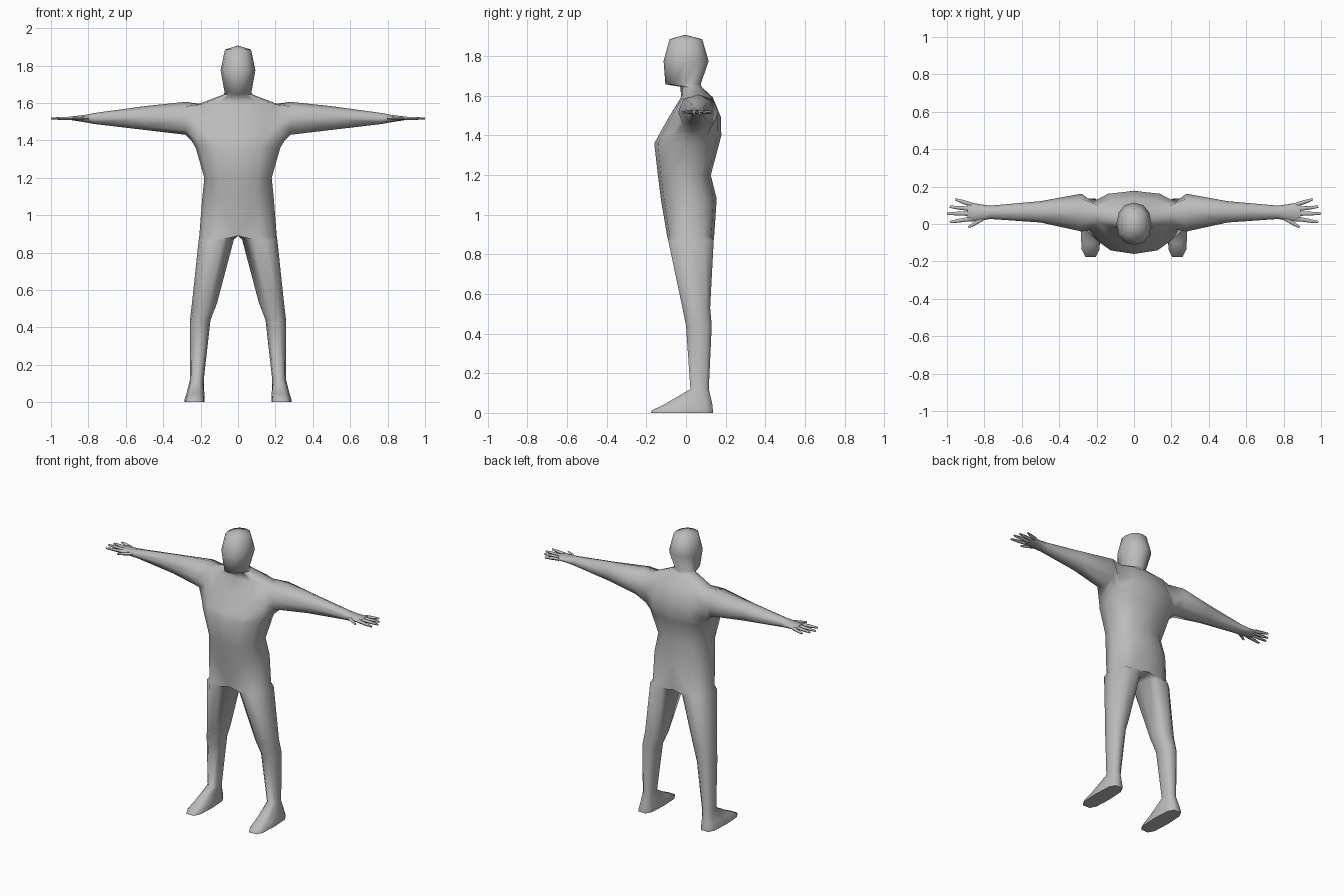
import bpy, bmesh, math
from mathutils import Vector

if "Cube" in bpy.data.objects:
    bpy.data.objects.remove(bpy.data.objects["Cube"])

grey = bpy.data.materials.new("light grey")
grey.diffuse_color = (0.5, 0.5, 0.5, 1)
grey.use_nodes = True
grey.node_tree.nodes["Principled BSDF"].inputs["Base Color"].default_value = grey.diffuse_color


def spow(v, p):
    return math.copysign(abs(v) ** p, v)


def half_ring(bm, z, w, y0, y1, p=0.85):
    """Half section of the trunk or head: outer arc plus three points on the centre line."""
    cy, ry = (y0 + y1) / 2, (y1 - y0) / 2
    pts = []
    for j in range(7):
        a = math.radians(-90 + 30 * j)
        x = 0 if j in (0, 6) else w * spow(math.cos(a), p)
        pts.append((x, cy + ry * spow(math.sin(a), p), z))
    pts += [(0, cy + ry * t, z) for t in (0.5, 0, -0.5)]
    return [bm.verts.new(q) for q in pts]


def leg_ring(bm, z, x0, x1, y0, y1, p=0.85):
    """Full section of a leg or foot, matching the half section point for point."""
    pts = []
    for j in range(10):
        a = math.radians(-108 + 36 * j)
        pts.append(((x0 + x1) / 2 + (x1 - x0) / 2 * spow(math.cos(a), p),
                    (y0 + y1) / 2 + (y1 - y0) / 2 * spow(math.sin(a), p) / 0.96, z))
    return [bm.verts.new(q) for q in pts]


def arm_ring(bm, x, y0, y1, z0, z1):
    pts = []
    for k in range(8):
        a = math.radians(225 + 45 * k)
        pts.append((x, (y0 + y1) / 2 + (y1 - y0) / 2 * spow(math.cos(a), 0.9),
                    (z0 + z1) / 2 + (z1 - z0) / 2 * spow(math.sin(a), 0.9)))
    return [bm.verts.new(q) for q in pts]


def bridge(bm, a, b, skip=()):
    n = len(a)
    for j in range(n):
        q = (a[j], a[(j + 1) % n], b[(j + 1) % n], b[j])
        if j in skip or all(abs(v.co.x) < 1e-5 for v in q):
            continue
        bm.faces.new(q)


def finish(bm, name, angle):
    """Mirror the half, weld the centre line and make a smooth object."""
    bmesh.ops.delete(bm, geom=[v for v in bm.verts if not v.link_faces], context='VERTS')
    copy = bmesh.ops.duplicate(bm, geom=bm.verts[:] + bm.edges[:] + bm.faces[:])["geom"]
    for v in [g for g in copy if isinstance(g, bmesh.types.BMVert)]:
        v.co.x *= -1
    bmesh.ops.reverse_faces(bm, faces=[g for g in copy if isinstance(g, bmesh.types.BMFace)])
    bmesh.ops.remove_doubles(bm, verts=bm.verts[:], dist=0.0005)
    bmesh.ops.recalc_face_normals(bm, faces=bm.faces[:])
    mesh = bpy.data.meshes.new(name)
    bm.to_mesh(mesh)
    bm.free()
    mesh.materials.append(grey)
    ob = bpy.data.objects.new(name, mesh)
    bpy.context.collection.objects.link(ob)
    bpy.ops.object.select_all(action='DESELECT')
    ob.select_set(True)
    bpy.context.view_layer.objects.active = ob
    bpy.ops.object.shade_smooth_by_angle(angle=math.radians(angle))


bm = bmesh.new()

# Trunk, neck and head, from crotch to crown: z, half width, front y, back y
trunk = [half_ring(bm, *r) for r in (
    (0.89, 0.207, -0.095, 0.142), (1.08, 0.192, -0.127, 0.155),
    (1.20, 0.180, -0.142, 0.125), (1.36, 0.226, -0.160, 0.168),
    (1.40, 0.250, -0.138, 0.178), (1.49, 0.250, -0.088, 0.177),
    (1.593, 0.215, -0.025, 0.135), (1.645, 0.078, -0.028, 0.078),
    (1.658, 0.072, -0.104, 0.074, 1), (1.775, 0.093, -0.113, 0.114, 0.9),
    (1.885, 0.070, -0.083, 0.082, 0.9))]
SHOULDER = 4
for i in range(len(trunk) - 1):
    bridge(bm, trunk[i], trunk[i + 1], (2, 3) if i in (SHOULDER, SHOULDER + 1) else ())
crown = bm.verts.new((0, -0.005, 1.908))
for j in range(6):
    bm.faces.new((trunk[-1][j], trunk[-1][j + 1], crown))

# Leg and foot, from hip to sole: z, inner x, outer x, front y, back y
below = trunk[0]
for r in ((0.87, 0.022, 0.210, -0.090, 0.140), (0.53, 0.112, 0.246, -0.018, 0.122),
          (0.44, 0.147, 0.257, 0.000, 0.130), (0.12, 0.183, 0.257, 0.022, 0.115),
          (0.045, 0.180, 0.276, -0.105, 0.132, 0.7),
          (0.012, 0.178, 0.286, -0.172, 0.134, 0.6),
          (0.0, 0.178, 0.286, -0.175, 0.134, 0.6)):
    ring = leg_ring(bm, *r)
    bridge(bm, below, ring)
    below = ring
bm.faces.new(below)

# Arm and palm, grown out of the shoulder opening: x, front y, back y, bottom z, top z
r0, r1, r2 = trunk[SHOULDER:SHOULDER + 3]
last = [r0[2], r0[3], r0[4], r1[4], r2[4], r2[3], r2[2], r1[2]]
for r in ((0.28, -0.040, 0.162, 1.430, 1.606), (0.50, 0.008, 0.122, 1.456, 1.583),
          (0.77, 0.027, 0.098, 1.488, 1.546), (0.82, 0.018, 0.105, 1.497, 1.536),
          (0.89, 0.012, 0.118, 1.508, 1.528)):
    ring = arm_ring(bm, *r)
    bridge(bm, last, ring)
    last = ring
bm.faces.new(last)
finish(bm, "body", 80)

# Fingers and thumb: tapered rods from knuckle to tip
bm = bmesh.new()
for x0, y0, x1, y1 in ((0.87, 0.104, 0.955, 0.132), (0.87, 0.080, 0.985, 0.092),
                       (0.87, 0.055, 1.000, 0.056), (0.87, 0.028, 0.985, 0.010),
                       (0.80, 0.035, 0.885, -0.018)):
    a, b = Vector((x0, y0, 1.518)), Vector((x1, y1, 1.517))
    side = (b - a).normalized().cross(Vector((0, 0, 1)))
    rings = []
    for t, r in ((0, 0.012), (0.6, 0.010), (1, 0.006)):
        c = a.lerp(b, t)
        rings.append([bm.verts.new(c + side * r * math.cos(k * math.pi / 3)
                                   + Vector((0, 0, 0.9 * r * math.sin(k * math.pi / 3))))
                      for k in range(6)])
    bridge(bm, rings[0], rings[1])
    bridge(bm, rings[1], rings[2])
    bm.faces.new(rings[0])
    bm.faces.new(rings[2])
finish(bm, "fingers", 60)
